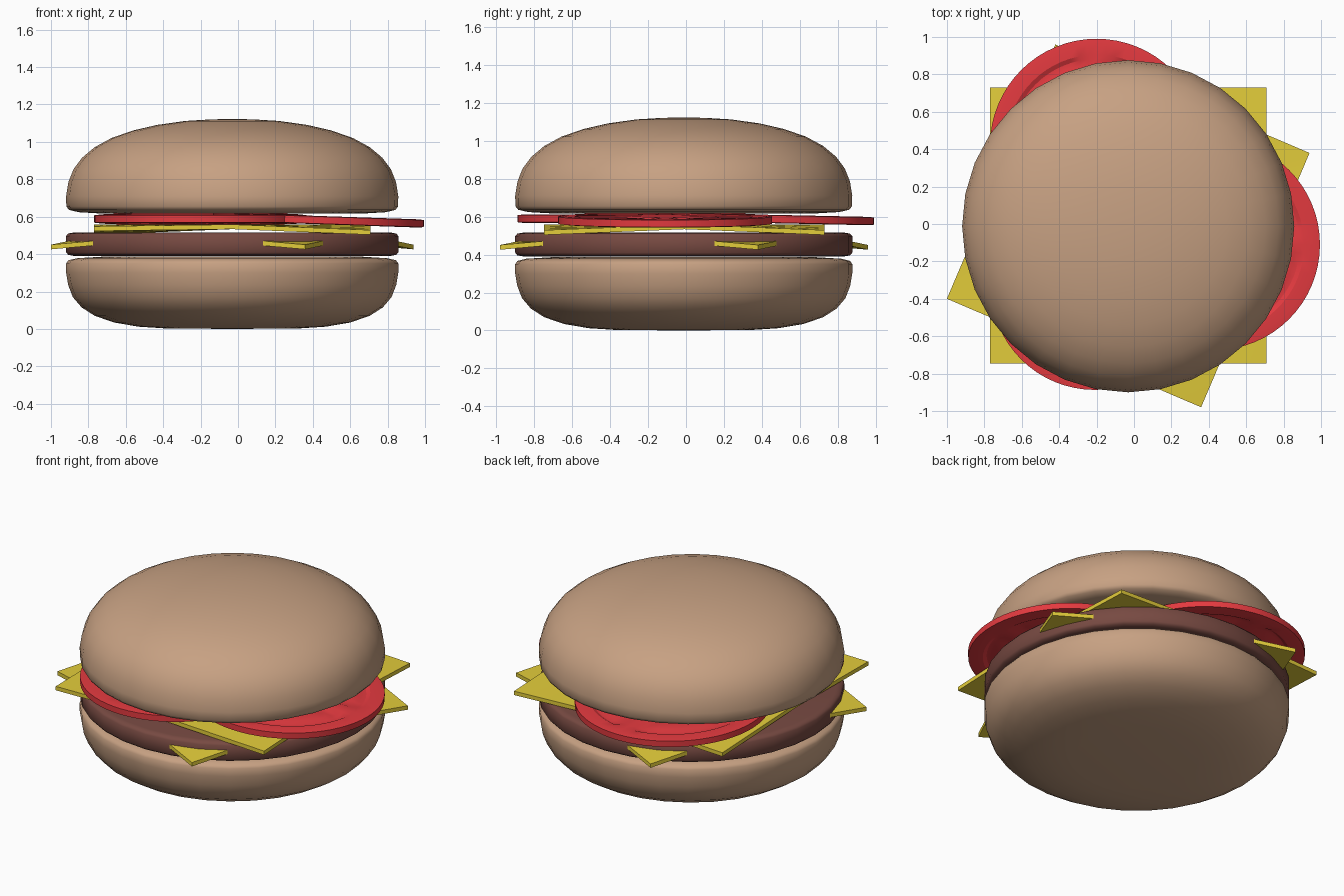
import bpy, bmesh, math
from mathutils import Matrix, Vector

if "Cube" in bpy.data.objects:
    bpy.data.objects.remove(bpy.data.objects["Cube"])

CX, CY = -0.031, -0.012   # centre of the stack


def material(name, rgb):
    m = bpy.data.materials.new(name)
    m.diffuse_color = (*rgb, 1)
    m.use_nodes = True
    m.node_tree.nodes["Principled BSDF"].inputs["Base Color"].default_value = m.diffuse_color
    return m


BUN = material("toasted_tan", (0.57, 0.355, 0.225))
MEAT = material("meat_brown", (0.185, 0.068, 0.054))
CHEESE = material("cheese_yellow", (0.77, 0.61, 0.043))
TOMATO = material("tomato_red", (0.77, 0.042, 0.05))


def finish(name, bm, mat, angle):
    bmesh.ops.recalc_face_normals(bm, faces=bm.faces)
    me = bpy.data.meshes.new(name)
    bm.to_mesh(me)
    bm.free()
    me.materials.append(mat)
    ob = bpy.data.objects.new(name, me)
    bpy.context.collection.objects.link(ob)
    bpy.ops.object.select_all(action='DESELECT')
    ob.select_set(True)
    bpy.context.view_layer.objects.active = ob
    bpy.ops.object.shade_smooth_by_angle(angle=math.radians(angle))
    return ob


def revolve(bm, profile, segs, height=lambda r, a, z: z):
    """Spin a list of (radius, z) around z; both ends lie on the axis."""
    rings = []
    for r, z in profile:
        if r == 0:
            rings.append([bm.verts.new((0, 0, z))] * segs)
            continue
        angs = [2 * math.pi * k / segs for k in range(segs)]
        rings.append([bm.verts.new((r * math.cos(a), r * math.sin(a),
                                    height(r, a, z))) for a in angs])
    for lo, hi in zip(rings, rings[1:]):
        for k in range(segs):
            n = (k + 1) % segs
            quad = [lo[k], lo[n], hi[n], hi[k]]
            bm.faces.new(list(dict.fromkeys(quad)))


def round_part(name, profile, mat):
    bm = bmesh.new()
    revolve(bm, profile, 32)
    ob = finish(name, bm, mat, 45)
    ob.location = (CX, CY, 0)


# Buns and patty
round_part("bottom_bun", [
    (0, 0), (0.36, 0.003), (0.50, 0.012), (0.63, 0.034), (0.735, 0.07),
    (0.805, 0.115), (0.852, 0.17), (0.877, 0.235), (0.888, 0.30),
    (0.888, 0.35), (0.876, 0.367), (0.83, 0.378), (0.7, 0.386),
    (0, 0.388)], BUN)

round_part("patty", [
    (0, 0.391), (0.85, 0.391), (0.877, 0.396), (0.888, 0.41),
    (0.888, 0.497), (0.877, 0.51), (0.85, 0.515), (0, 0.515)], MEAT)

round_part("top_bun", [
    (0, 0.617), (0.7, 0.617), (0.82, 0.624), (0.872, 0.636), (0.887, 0.655),
    (0.888, 0.71), (0.876, 0.785), (0.849, 0.853), (0.803, 0.915),
    (0.735, 0.972), (0.645, 1.021), (0.53, 1.061), (0.40, 1.091),
    (0.25, 1.112), (0.12, 1.12), (0, 1.123)], BUN)


# Cheese slices with drooping corners
def cheese(name, loc, spin, droop, lift=0.0, half=0.739, thick=0.025, n=8):
    bm = bmesh.new()
    bmesh.ops.create_grid(bm, x_segments=n, y_segments=n, size=half)
    geo = bmesh.ops.extrude_face_region(bm, geom=bm.faces[:])
    top = [g for g in geo['geom'] if isinstance(g, bmesh.types.BMVert)]
    bmesh.ops.translate(bm, verts=top, vec=(0, 0, thick))
    for v in bm.verts:
        u, w = v.co.x / half, v.co.y / half
        v.co.z -= thick / 2 + droop * abs(u * w)
        if u < 0 and w < 0:
            v.co.z += lift * u * w
    ob = finish(name, bm, CHEESE, 30)
    ob.location = loc
    ob.rotation_euler.z = math.radians(spin)


cheese("lower_cheese_slice", (CX, -0.01, 0.498), -23.1, 0.06)
cheese("upper_cheese_slice", (CX, -0.008, 0.546), 0, 0.03, 0.02)


# Tomato slices: four seed chambers per side, each a groove around an island
def tomato(name, loc, radius, drop=0.0, toward=0.0, thick=0.044):
    h = thick / 2
    cuts = [0.2, 0.34, 0.38, 0.42, 0.46, 0.6, 0.72, 0.76, 0.81, 0.85, 0.95]
    low = [(0, -h)] + [(radius * c, -h) for c in cuts] + [(radius, -h * 0.85)]
    profile = low + [(r, -z) for r, z in reversed(low)]

    def carved(r, a, z):
        f = r / radius
        from_spoke = abs((a + math.pi / 4) % (math.pi / 2) - math.pi / 4)
        from_spoke = abs(a % (math.pi / 2) - math.pi / 4)
        side = (math.pi / 4 - from_spoke) * f - 0.1   # distance past a spoke
        edge = min(f - 0.36, 0.83 - f, side)
        if edge <= 0:
            return z
        return z * (0.45 if edge < 0.085 else 0.8)

    bm = bmesh.new()
    revolve(bm, profile, 64, carved)
    # tip the slice so that its outer side hangs lower
    axis = Vector((-math.sin(toward), math.cos(toward), 0))
    bm.transform(Matrix.Rotation(math.atan2(drop, radius), 4, axis))
    finish(name, bm, TOMATO, 25).location = loc


tomato("front_tomato_slice", (-0.21, -0.33, 0.589), 0.557)
tomato("back_tomato_slice", (-0.20, 0.42, 0.588), 0.57, 0.012, math.pi / 2)
tomato("right_tomato_slice", (0.43, -0.11, 0.582), 0.564, 0.019, 0.0)
